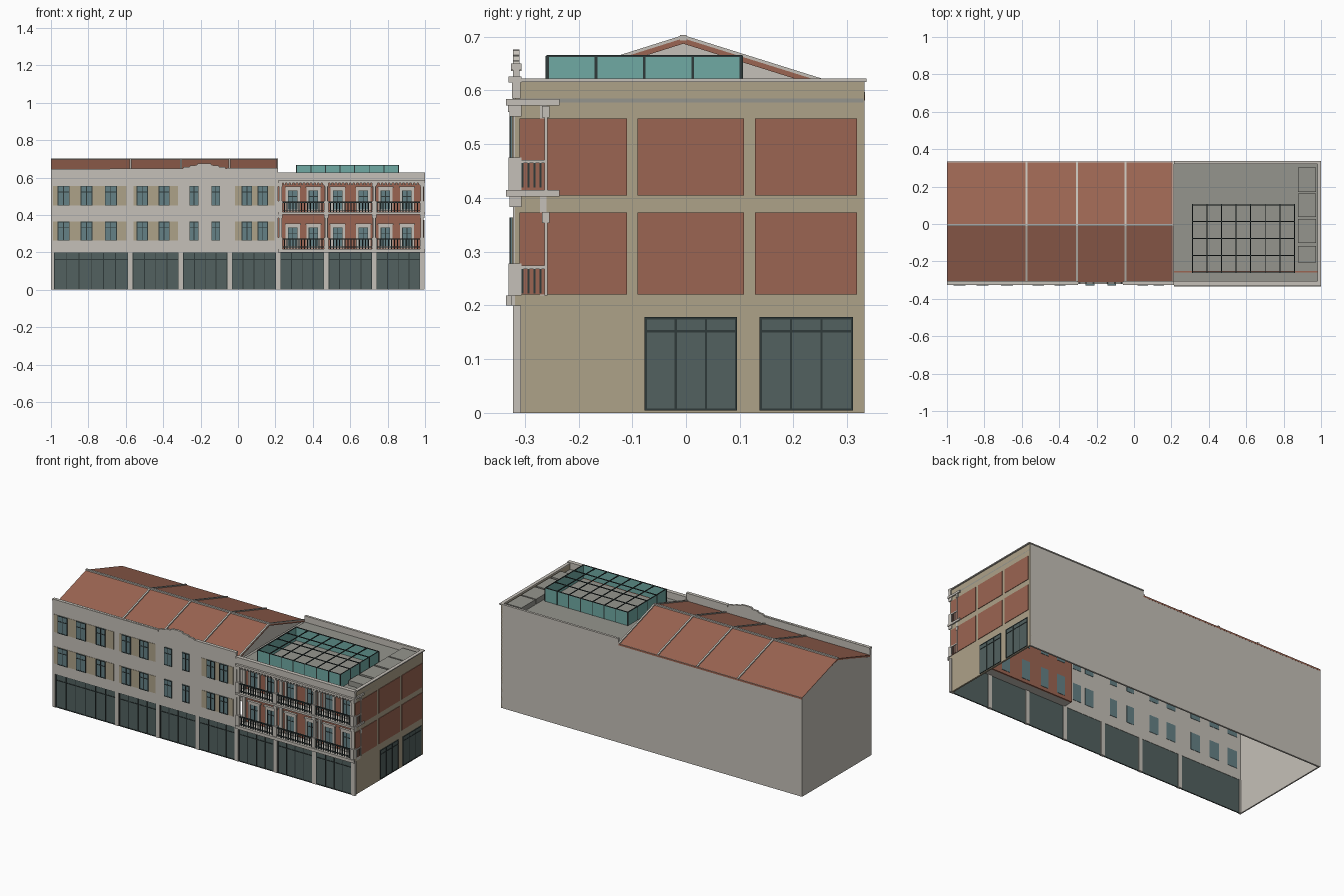
import bpy, bmesh
from mathutils import Vector

cube = bpy.data.objects.get("Cube")
if cube:
    bpy.data.objects.remove(cube, do_unlink=True)


def material(name, r, g, b):
    m = bpy.data.materials.new(name)
    m.diffuse_color = (r, g, b, 1)
    m.use_nodes = True
    m.node_tree.nodes["Principled BSDF"].inputs["Base Color"].default_value = (r, g, b, 1)
    return m


WALL = material("pale stone", .56, .53, .48)
TAN = material("tan render", .42, .36, .25)
BRICK = material("red brick", .33, .13, .085)
SHOP = material("dark shop glass", .085, .12, .115)
FRAME = material("dark frame", .028, .042, .042)
PANE = material("blue window glass", .13, .22, .24)
TEAL = material("teal glass", .16, .40, .37)
DECK = material("grey deck", .30, .30, .27)


def finish(name, bm, mat):
    bmesh.ops.recalc_face_normals(bm, faces=bm.faces)
    mesh = bpy.data.meshes.new(name)
    bm.to_mesh(mesh)
    bm.free()
    mesh.materials.append(mat)
    bpy.context.collection.objects.link(bpy.data.objects.new(name, mesh))


def part(name, mat, boxes):
    """One object made of boxes given as x0, x1, y0, y1, z0, z1."""
    bm = bmesh.new()
    for x0, x1, y0, y1, z0, z1 in boxes:
        vs = bmesh.ops.create_cube(bm, size=1)["verts"]
        mid = Vector((x0 + x1, y0 + y1, z0 + z1)) / 2
        for v in vs:
            v.co = Vector((v.co.x * (x1 - x0), v.co.y * (y1 - y0), v.co.z * (z1 - z0))) + mid
    finish(name, bm, mat)


def prism(name, mat, outline, axis, spans):
    """Extrude an outline along x (points are y, z) or y (points are x, z)."""
    bm = bmesh.new()
    for a, b in spans:
        place = (lambda p, d: (d, p[0], p[1])) if axis == "x" else (lambda p, d: (p[0], d, p[1]))
        face = bm.faces.new([bm.verts.new(place(p, a)) for p in outline])
        out = bmesh.ops.extrude_face_region(bm, geom=[face])["geom"]
        for v in out:
            if isinstance(v, bmesh.types.BMVert):
                v.co[0 if axis == "x" else 1] = b
    finish(name, bm, mat)


def slab(side, u0, u1, z0, z1, d0, d1):
    return (u0, u1, d0, d1, z0, z1) if side == "front" else (d0, d1, u0, u1, z0, z1)


def bars(side, u0, u1, z0, z1, d0, d1, cols, transoms=(), w=.005):
    """Outline, evenly spaced mullions and transoms of a glazed opening."""
    out = []
    for i in range(cols + 1):
        u = u0 + (u1 - u0 - w) * i / cols
        out.append(slab(side, u, u + w, z0, z1, d0, d1))
    for z in (z0, z1 - w, *transoms):
        out.append(slab(side, u0, u1, z, z + w, d0, d1))
    return out


F = -.322      # street face
SPLIT = .215   # boundary between the two buildings
ROWS = ((.262, .364), (.45, .556))

# Left building shell: stepped parapet on the street wall, gables, back wall
step = [(0, .676), (.035, .674), (.04, .666), (.075, .664), (.08, .657), (.11, .655), (.115, .648)]
centre = -.18
crown = [(centre - x, z) for x, z in reversed(step)] + [(centre + x, z) for x, z in step[1:]]
prism("street_wall", WALL, [(-1, .2), (-1, .646)] + crown + [(SPLIT, .648), (SPLIT, .2)],
      "y", [(F, F + .012)])
part("parapet_coping", WALL, [(-1, -.3, F - .004, F + .016, .636, .646),
                              (-.06, SPLIT, F - .004, F + .016, .638, .65)])
prism("end_wall", WALL, [(F, 0), (F, .64), (F + .012, .64), (F + .012, .59), (0, .692), (.33, .59), (.33, 0)],
      "x", [(-1, -.992)])
prism("inner_gable", WALL, [(-.31, .585), (-.31, .59), (0, .69), (.33, .587), (.33, .585)], "x", [(.196, .203)])
part("back_wall", WALL, [(-1, SPLIT, .322, .332, 0, .592), (SPLIT, .99, .322, .332, 0, .618)])


# Pitched roof with raised party strips
def pitch(lo, hi):
    e = .333
    drop = .106
    return [(-.312, .7 + hi - drop * .94), (-.005, .697 + hi), (e, .697 + hi - drop),
            (e, .697 + lo - drop), (-.005, .697 + lo), (-.312, .7 + lo - drop * .94)]


prism("roof", BRICK, pitch(-.01, 0), "x", [(-1, .213)])
prism("roof_party_strips", WALL, pitch(0, .006), "x",
      [(x - .005, x + .005) for x in (-.575, -.305, -.045, .21)])
part("ridge_cap", WALL, [(-1, SPLIT, -.011, .001, .693, .703)])

# Shopfronts between piers along the whole street
piers = [-.995, -.575, -.305, -.045, SPLIT, .472, .728, .986]
part("shop_piers", WALL, [(max(x - .012, -1), x + .012, F, F + .015, 0, .2) for x in piers])
glass, frames = [], []
for a, b in zip(piers, piers[1:]):
    a, b = a + .012, b - .012
    glass.append((a, b, F + .006, F + .01, 0, .2))
    frames += bars("front", a, b, 0, .2, F + .003, F + .006, round((b - a) / .062), (.16,), .004)
part("shop_glass", SHOP, glass)
part("shop_frames", FRAME, frames)

# Left building windows on tan bands
bands = [(-.99, -.595), (-.56, -.32), (-.015, .195)]
windows = [(-.965, -.9), (-.842, -.778), (-.712, -.648), (-.542, -.482), (-.425, -.365),
           (-.26, -.21), (-.142, -.095), (.02, .075), (.105, .16)]
part("tan_bands", TAN, [(a, b, F - .002, F, z0, z1) for a, b in bands for z0, z1 in ROWS])
part("window_panes", PANE, [(a, b, F - .004, F + .014, z0, z1) for a, b in windows for z0, z1 in ROWS])
frames = []
for a, b in windows:
    for z0, z1 in ROWS:
        frames += bars("front", a, b, z0, z1, F - .006, F - .004, 2, (z0 + .07,), .004)
part("window_frames", FRAME, frames)

# Right building: recessed brick front, deck and side wall
R = .992
B = -.26
part("brick_front", BRICK, [(SPLIT, R - .01, B, B + .01, .2, .585)])
part("roof_deck", DECK, [(SPLIT, R, F + .01, .33, .578, .585)])
part("side_wall", TAN, [(R - .01, R, F + .004, .332, 0, .618)])
part("side_coping", WALL, [(R - .012, 1, F, .336, .616, .622), (SPLIT, 1, .322, .336, .616, .622)])
part("side_brick_panels", BRICK, [(R, R + .003, a, b, z0, z1)
     for a, b in ((-.31, -.11), (-.09, .108), (.128, .318)) for z0, z1 in ((.22, .373), (.405, .548))])
doors = [(-.077, .095), (.137, .311)]
part("side_shop_glass", SHOP, [(R - .012, R + .002, a, b, .004, .178) for a, b in doors])
part("side_shop_frames", FRAME, [q for a, b in doors
     for q in bars("side", a, b, .004, .178, R + .002, R + .004, 3, (.15,), .004)])

# Cornice, parapet and balcony slabs with short side returns
part("front_parapet", WALL, [(SPLIT, 1, F - .002, F + .014, .585, .626),
                             (SPLIT, 1, F - .008, F + .016, .615, .626)])
slabs = [(.2, .218, -.325), (.403, .415, -.235), (.572, .584, -.235)]
part("cornice_slabs", WALL, [(SPLIT, R, -.335, B, z0, z1) for z0, z1, _ in slabs]
     + [(R, 1, -.335, y, z0, z1) for z0, z1, y in slabs])
part("dentils", WALL, [(x, x + .009, -.331, -.31, .56, .572)
                       for x in [SPLIT + .01 + i * .019 for i in range(41)]])

# Columns, brackets and balconies
posts = [.227, .472, .728, .984]
cols, rails, balusters = [], [], []
for z in (.218, .415):
    top = z + .157 if z > .3 else z + .185
    for x in posts:
        cols += [(x - .007, x + .007, -.322, -.31, z, top),
                 (x - .012, x + .012, -.33, -.306, z, z + .06),
                 (x - .012, x + .012, -.328, -.306, top - .02, top),
                 (x - .009, x + .009, B - .012, B, z, top)]
    rails += [(posts[0], R, -.325, -.317, z + .05, z + .056), (posts[0], R, -.323, -.319, z + .008, z + .012)]
    balusters += [(x, x + .005, -.323, -.319, z, z + .052)
                  for x in [posts[0] + .018 + i * .0155 for i in range(48)]]
    # Side ends of the balconies
    cols += [(R, R + .006, B - .003, B + .002, z, z + .135), (R, R + .006, -.31, B, z + .05, z + .056),
             (R, R + .006, B - .008, B + .006, z + .135, z + .156)]
    balusters += [(R, R + .005, y, y + .004, z + .004, z + .05) for y in [-.306 + i * .011 for i in range(4)]]
part("columns", WALL, cols)
part("balcony_rails", FRAME, rails)
part("balcony_balusters", FRAME, balusters)

# Balcony windows with pale surrounds
surround, panes, frames = [], [], []
for x in (.293, .403, .533, .67, .788, .903):
    for z0, z1 in ((.22, .345), (.417, .543)):
        surround += bars("front", x - .038, x + .038, z0, z1, B - .008, B, 1, (), .013)
        surround.append((x - .043, x + .043, B - .014, B, z1, z1 + .008))
        panes.append((x - .026, x + .026, B - .003, B + .012, z0, z1 - .012))
        frames += bars("front", x - .026, x + .026, z0, z1 - .012, B - .005, B - .003, 2, (z0 + .08,), .004)
part("balcony_window_surrounds", WALL, surround)
part("balcony_window_panes", PANE, panes)
part("balcony_window_frames", FRAME, frames)

# Rooftop glass enclosure with an open grid on top
x0, x1, y0, y1, z0, z1 = .31, .86, -.26, .105, .585, .664
t = .004
part("rooftop_glass", TEAL, [(x0, x1, y0, y0 + t, z0, z1), (x0, x1, y1 - t, y1, z0, z1),
                             (x0, x0 + t, y0, y1, z0, z1), (x1 - t, x1, y0, y1, z0, z1)])
grid = []
for i in range(8):
    x = x0 + (x1 - x0 - .005) * i / 7
    grid.append((x, x + .005, y0, y1, z1 - .002, z1 + .002))
    grid += [(x, x + .005, y - .001, y + .001, z0, z1) for y in (y0, y1)]
for i in range(5):
    y = y0 + (y1 - y0 - .005) * i / 4
    grid.append((x0, x1, y, y + .005, z1 - .002, z1 + .002))
    grid += [(x - .001, x + .001, y, y + .005, z0, z1) for x in (x0, x1)]
part("rooftop_grid", FRAME, grid)

# Rooftop service units
part("service_units", DECK, [(.876, .974, a, b, .585, .615)
     for a, b in ((.172, .302), (.038, .164), (-.102, .026), (-.207, -.118))])
